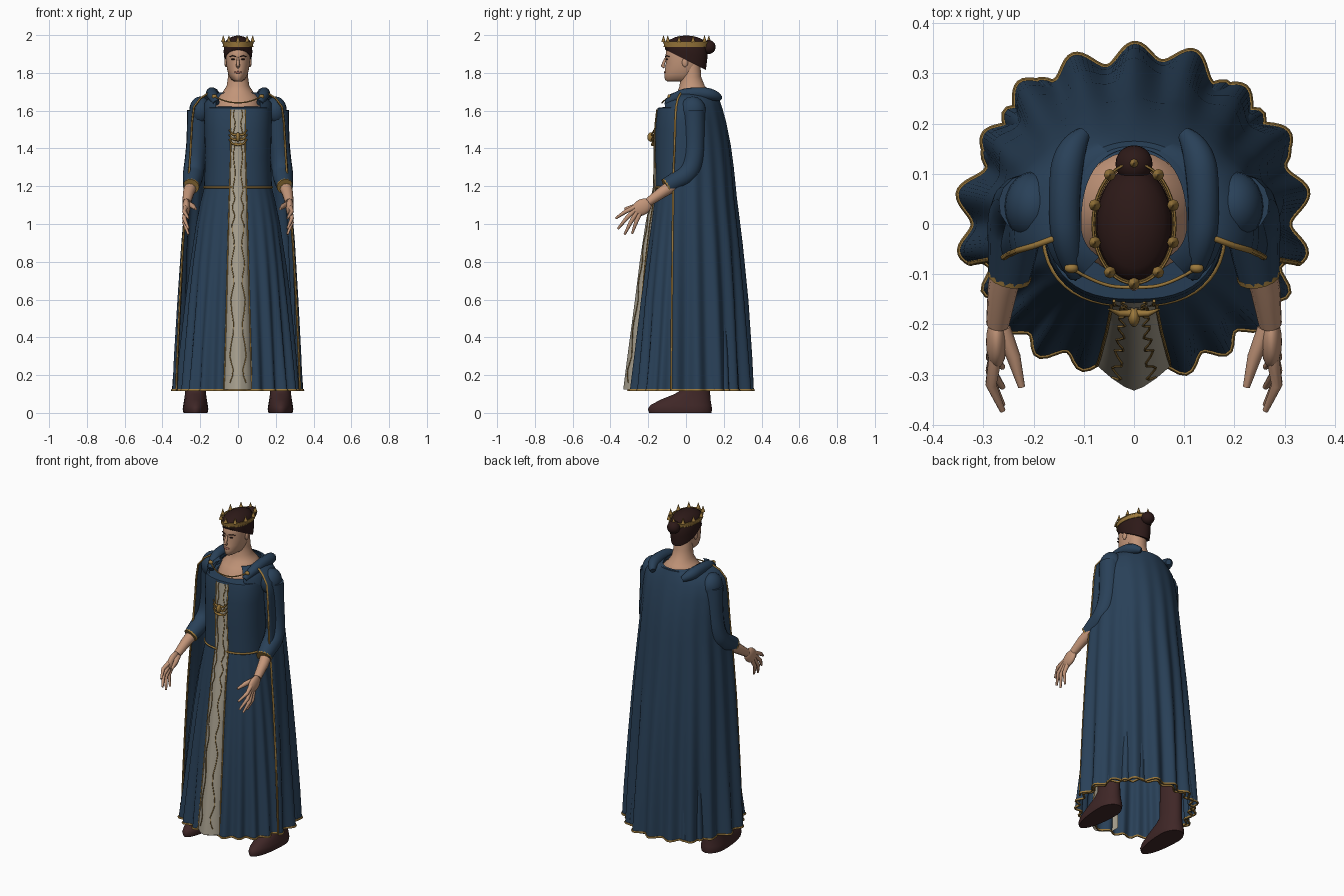
import bpy, bmesh, math
from mathutils import Vector, Matrix

cube = bpy.data.objects.get("Cube")
if cube:
    bpy.data.objects.remove(cube, do_unlink=True)


def material(name, r, g, b):
    m = bpy.data.materials.new(name)
    m.use_nodes = True
    m.diffuse_color = (r, g, b, 1)
    bsdf = m.node_tree.nodes["Principled BSDF"]
    bsdf.inputs["Base Color"].default_value = (r, g, b, 1)
    bsdf.inputs["Roughness"].default_value = 0.8
    return m


BLUE = material("blue cloth", .022, .052, .098)
CREAM = material("cream cloth", .40, .36, .28)
GOLD = material("gold", .33, .19, .045)
SKIN = material("skin", .54, .30, .19)
HAIR = material("dark brown hair", .026, .010, .009)
SHOE = material("brown leather", .05, .02, .02)
LIP = material("lips", .36, .14, .10)


def finish(name, bm, mat, angle=60):
    bmesh.ops.recalc_face_normals(bm, faces=bm.faces)
    me = bpy.data.meshes.new(name)
    bm.to_mesh(me)
    bm.free()
    me.materials.append(mat)
    ob = bpy.data.objects.new(name, me)
    bpy.context.collection.objects.link(ob)
    bpy.ops.object.select_all(action='DESELECT')
    ob.select_set(True)
    bpy.context.view_layer.objects.active = ob
    bpy.ops.object.shade_smooth_by_angle(angle=math.radians(angle))
    return ob


def skin_grid(name, grid, mat, closed=False, cap=False):
    """Surface through rows of points."""
    bm = bmesh.new()
    rows = [[bm.verts.new(p) for p in row] for row in grid]
    n = len(rows[0])
    for lo, hi in zip(rows, rows[1:]):
        for i in range(n if closed else n - 1):
            j = (i + 1) % n
            bm.faces.new((lo[i], lo[j], hi[j], hi[i]))
    if cap:
        bm.faces.new(rows[0])
        bm.faces.new(rows[-1])
    return finish(name, bm, mat)


def loft(name, rows, mat, cx=0, cy=0, arc=None, n=32, power=2.0, wave=0, folds=18, cap=False):
    """Stacked rings (z, half width, front y, back y[, tilt]) with optional folds."""
    lo, hi = arc or (0, 360)
    zs = [r[0] for r in rows]
    grid = []
    for z, a, yf, yb, *tilt in rows:
        low = 1 - (z - min(zs)) / (max(zs) - min(zs))
        ring = []
        for i in range(n):
            t = math.radians(lo + (hi - lo) * i / (n - (1 if arc else 0)))
            c, s = math.cos(t), math.sin(t)
            u = math.copysign(abs(c) ** (2 / power), c)
            v = math.copysign(abs(s) ** (2 / power), s)
            k = 1 + wave * low * (math.cos(folds * (t - math.pi / 2))
                                  + .3 * math.sin(7 * t + 5 * low))
            y = (yb - cy) * v if v > 0 else (cy - yf) * v
            ring.append(Vector((cx + a * u * k, cy + y * k, z - (tilt[0] * y if tilt else 0))))
        grid.append(ring)
    skin_grid(name, grid, mat, arc is None, cap)
    return grid


def tube(name, pts, radius, mat, closed=False, smooth=False, sides=2):
    """Round tube; radius is one number or one per point."""
    cu = bpy.data.curves.new(name, 'CURVE')
    cu.dimensions = '3D'
    cu.bevel_depth = 1
    cu.bevel_resolution = sides
    cu.use_fill_caps = True
    sp = cu.splines.new('NURBS' if smooth else 'POLY')
    sp.points.add(len(pts) - 1)
    for i, p in enumerate(pts):
        sp.points[i].co = (*p, 1)
        sp.points[i].radius = radius[i] if isinstance(radius, (list, tuple)) else radius
    sp.use_cyclic_u = closed
    if smooth:
        sp.order_u = 3
        sp.use_endpoint_u = True
    tmp = bpy.data.objects.new(name + " path", cu)
    bpy.context.collection.objects.link(tmp)
    dg = bpy.context.evaluated_depsgraph_get()
    me = bpy.data.meshes.new_from_object(tmp.evaluated_get(dg))
    bm = bmesh.new()
    bm.from_mesh(me)
    bpy.data.objects.remove(tmp, do_unlink=True)
    bpy.data.meshes.remove(me)
    bmesh.ops.remove_doubles(bm, verts=bm.verts, dist=1e-5)
    return finish(name, bm, mat)


def ball(name, at, size, mat, tilt=0):
    bm = bmesh.new()
    m = Matrix.Translation(at) @ Matrix.Rotation(tilt, 4, 'X') @ Matrix.Diagonal((*size, 1))
    bmesh.ops.create_uvsphere(bm, u_segments=20, v_segments=12, radius=1, matrix=m)
    return finish(name, bm, mat)


# Gown: skirt, bodice, yoke and belt
skirt = loft("skirt", [(.12, .315, -.29, .315), (.3, .30, -.27, .305), (.6, .272, -.24, .28),
                       (.8, .25, -.215, .25), (1.0, .222, -.187, .22), (1.12, .198, -.17, .17),
                       (1.2, .178, -.158, .14)], BLUE, n=180, power=2.2, wave=.05, folds=22)
tube("skirt_hem_trim", skirt[0], .006, GOLD, closed=True, sides=1)
bodice = loft("bodice", [(1.19, .18, -.16, .14), (1.35, .174, -.163, .14), (1.5, .178, -.163, .15),
                         (1.59, .178, -.155, .15), (1.615, .172, -.15, .14),
                         (1.622, .12, -.09, .11)], BLUE, n=48, power=2.5)
tube("belt", [p + Vector((0, 0, .005)) for p in bodice[0]], .006, GOLD, closed=True)
loft("yoke", [(1.55, .18, -.12, .16), (1.64, .178, -.14, .165), (1.685, .14, -.11, .16),
              (1.695, .105, -.08, .15)], BLUE, arc=(-52, 232), n=40, power=2.3)

# Cream front panel with gold edging and vines
panel_rows = [(1.605, -.157, .04), (1.5, -.168, .039), (1.4, -.172, .038), (1.2, -.174, .044),
              (1.1, -.195, .047), (1.0, -.215, .05), (.8, -.245, .055), (.6, -.27, .06),
              (.3, -.31, .068), (.125, -.332, .074)]


def panel_point(row, t, lift=0):
    z, y, w = row
    drop = .004 + .046 * (1.6 - z) / 1.48
    return Vector((w * max(-1, min(1, t)), y - lift + drop * abs(t) ** 1.4, z))


skin_grid("front_panel", [[panel_point(r, t) for t in (-1.7, -1, -.6, -.25, 0, .25, .6, 1, 1.7)]
                          for r in panel_rows], CREAM)
for s, side in ((1, "left"), (-1, "right")):
    tube(side + "_panel_edge", [panel_point(r, s) for r in panel_rows], .0035, GOLD, sides=1)
    vine = []
    for a, b in zip(panel_rows, panel_rows[1:]):
        for k in range(5):
            mid = [p + (q - p) * k / 5 for p, q in zip(a, b)]
            vine.append(panel_point(mid, s * (.5 + .14 * math.sin(len(vine) * 1.3)), .001))
    tube(side + "_panel_vine", vine, .0024, GOLD, sides=1)
    # Winged clasp
    for k in range(3):
        tube(side + "_clasp_feather", [(0, -.178, 1.42 + .025 * k),
                                       (s * .03, -.178, 1.425 + .025 * k),
                                       (s * .05, -.17, 1.45 + .025 * k)], [.008, .006, .002], GOLD)
ball("clasp_centre", (0, -.185, 1.46), (.012, .02, .025), GOLD)

# Cape with folds and gold border
cape = loft("cape", [(.12, .333, -.32, .342), (.3, .325, -.31, .333), (.6, .31, -.30, .315),
                     (.9, .295, -.29, .29), (1.15, .278, -.28, .263), (1.3, .264, -.27, .25),
                     (1.42, .257, -.25, .235), (1.54, .25, -.24, .212), (1.62, .24, -.22, .19),
                     (1.665, .205, -.18, .175), (1.69, .165, -.12, .165), (1.69, .12, -.08, .15)],
            BLUE, arc=(-14, 194), n=160, wave=.055)
tube("cape_hem_trim", cape[0], .006, GOLD, sides=1)

# Neck and chest
loft("neck", [(1.55, .13, -.12, .12), (1.62, .125, -.105, .14), (1.67, .11, -.07, .145),
              (1.70, .08, -.045, .125), (1.73, .06, -.034, .10), (1.78, .053, -.03, .08),
              (1.87, .05, -.03, .075)], SKIN, cy=.03, cap=True)

# Head and face
loft("head", [(1.755, .02, -.10, .0), (1.765, .036, -.112, .01), (1.79, .05, -.114, .045),
              (1.82, .058, -.111, .07), (1.85, .062, -.107, .085), (1.89, .064, -.108, .09),
              (1.93, .063, -.105, .09), (1.97, .045, -.07, .07)], SKIN, cy=-.02, cap=True)
tube("nose", [(0, -.105, 1.882), (0, -.115, 1.86), (0, -.124, 1.838), (0, -.112, 1.83)],
     [.005, .008, .010, .008], SKIN)
ball("mouth", (0, -.111, 1.803), (.02, .006, .006), LIP)

# Hair, bun and crown
loft("hair", [(1.868, .071, -.110, .105, .5), (1.91, .076, -.113, .113, .3),
              (1.95, .074, -.109, .112, .1), (1.975, .060, -.088, .092, 0),
              (1.99, .036, -.055, .058, 0), (1.997, .01, -.015, .015, 0)], HAIR, n=40, cap=True)
ball("hair_bun", (0, .12, 1.937), (.037, .037, .037), HAIR)
ring = loft("crown_band", [(1.94, .079, -.116, .118), (1.963, .082, -.119, .121)], GOLD, n=40)
for row in ring:
    tube("crown_rim", row, .003, GOLD, closed=True, sides=1)
for i in range(0, 40, 4):
    p = ring[1][(i + 2) % 40]
    tube("crown_point", [p, p + Vector((0, 0, .015)), p + Vector((0, 0, .035))],
         [.012, .007, .001], GOLD)

# Chain across the chest
tube("chest_chain", [(-.125, -.088, 1.675), (-.07, -.122, 1.648), (0, -.128, 1.64),
                     (.07, -.122, 1.648), (.125, -.088, 1.675)], .0035, GOLD, smooth=True)

# Paired parts
for s, side in ((1, "left"), (-1, "right")):
    def flip(*pts):
        return [(s * x, y, z) for x, y, z in pts]

    edge = [row[0 if s > 0 else -1] for row in cape]
    tube(side + "_cape_trim", edge, .006, GOLD, sides=1)
    tube(side + "_collar_roll", flip((.10, .18, 1.665), (.13, .15, 1.685), (.14, .05, 1.695),
                                     (.135, -.05, 1.68), (.115, -.10, 1.64)),
         [.015, .034, .032, .03, .018], BLUE, smooth=True, sides=4)
    ball(side + "_brooch", (s * .125, -.088, 1.675), (.014, .01, .012), GOLD)
    ball(side + "_shoulder", (s * .2, .035, 1.60), (.058, .07, .075), BLUE)
    tube(side + "_sleeve", flip((.21, .04, 1.60), (.215, .045, 1.45), (.228, .04, 1.34),
                                (.236, .015, 1.27), (.24, -.04, 1.235), (.248, -.105, 1.20)),
         [.06, .056, .054, .056, .052, .042], BLUE, smooth=True, sides=5)
    tube(side + "_cuff_trim", flip((.247, -.098, 1.203), (.249, -.107, 1.198)), .0435, GOLD, sides=5)
    tube(side + "_forearm", flip((.245, -.06, 1.21), (.262, -.13, 1.165), (.272, -.2, 1.115)),
         [.036, .030, .023], SKIN, sides=4)
    ball(side + "_palm", (s * .274, -.235, 1.088), (.021, .058, .042), SKIN, tilt=.55)
    for k, (y, z, ty, tz) in enumerate([(-.27, 1.09, -.372, 1.03), (-.27, 1.075, -.36, .975),
                                        (-.262, 1.06, -.325, .945), (-.245, 1.055, -.285, .95)]):
        tube("%s_finger_%d" % (side, k + 1),
             flip((.277, y, z), (.285, (y + ty) / 2, (z + tz) / 2 + .005), (.262, ty, tz)),
             [.013, .011, .006], SKIN)
    tube(side + "_thumb", flip((.262, -.21, 1.105), (.24, -.265, 1.095), (.224, -.325, 1.08)),
         [.017, .014, .007], SKIN)
    # Eyes, brows and ears
    ball(side + "_eye", (s * .026, -.102, 1.872), (.011, .006, .004), HAIR)
    tube(side + "_brow", flip((.012, -.108, 1.886), (.028, -.104, 1.891), (.044, -.089, 1.886)),
         .0028, HAIR)
    ball(side + "_ear", (s * .064, -.005, 1.855), (.008, .016, .024), SKIN)
    # Boots
    loft(side + "_boot", [(0, .064, -.195, .135), (.02, .068, -.202, .138), (.04, .065, -.19, .135),
                          (.07, .06, -.135, .13), (.1, .056, -.06, .128), (.125, .054, -.02, .128),
                          (.32, .055, -.01, .125)], SHOE, cx=s * .225, cy=.04, cap=True)
